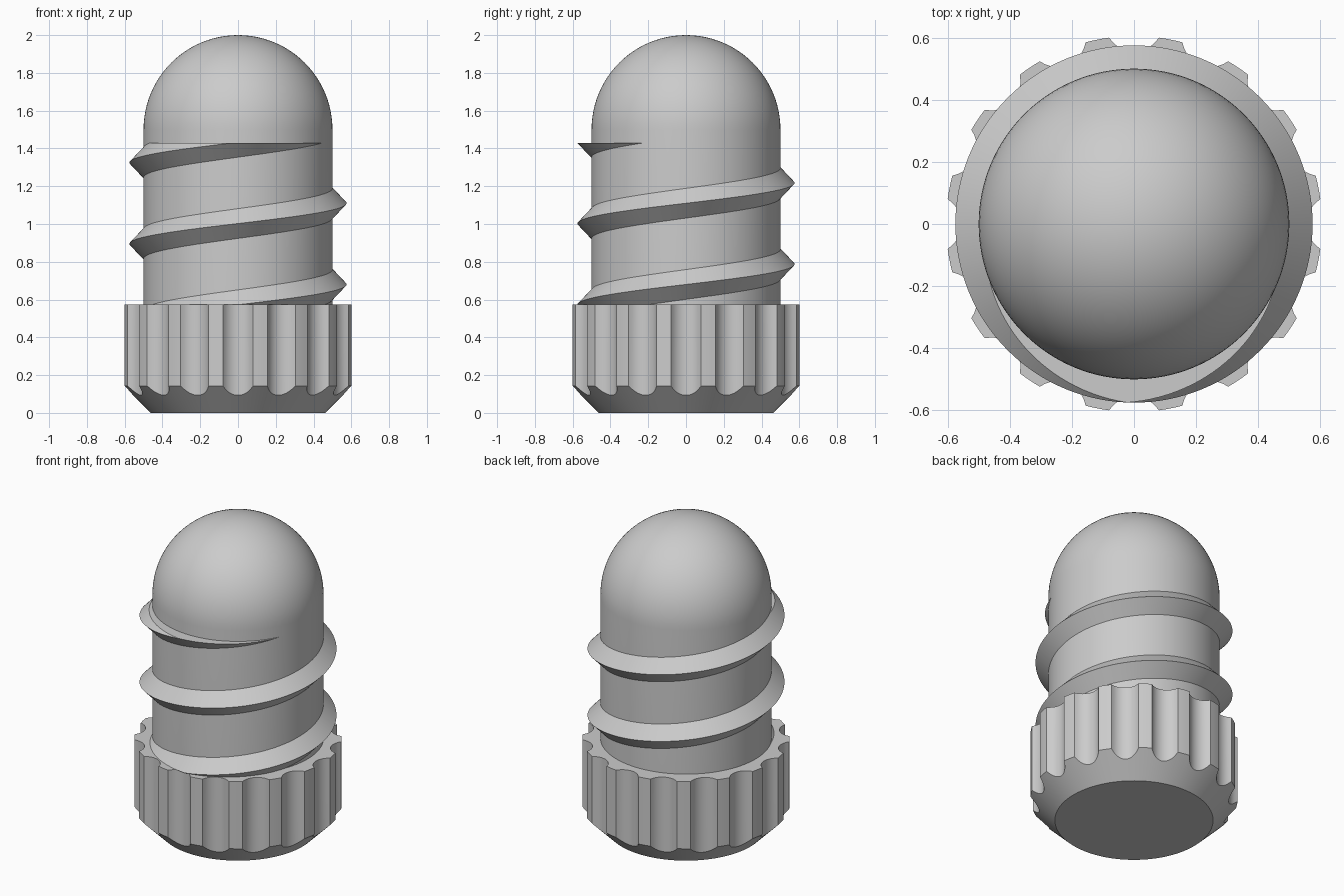
import bpy, bmesh
from math import pi, sin, cos, sqrt, radians
from mathutils import Vector

cube = bpy.data.objects.get("Cube")
if cube:
    bpy.data.objects.remove(cube, do_unlink=True)

grey = bpy.data.materials.new("plain_grey")
grey.use_nodes = True
colour = (0.6, 0.6, 0.6, 1)
grey.diffuse_color = colour
grey.node_tree.nodes["Principled BSDF"].inputs["Base Color"].default_value = colour


def finish(name, bm, angle=30):
    bmesh.ops.recalc_face_normals(bm, faces=bm.faces)
    mesh = bpy.data.meshes.new(name)
    bm.to_mesh(mesh)
    bm.free()
    obj = bpy.data.objects.new(name, mesh)
    mesh.materials.append(grey)
    bpy.context.collection.objects.link(obj)
    bpy.ops.object.select_all(action='DESELECT')
    obj.select_set(True)
    bpy.context.view_layer.objects.active = obj
    bpy.ops.object.shade_smooth_by_angle(angle=radians(angle))
    return obj


def bridge(bm, a, b, closed=True):
    n = len(a)
    for i in range(n if closed else n - 1):
        j = (i + 1) % n
        bm.faces.new((a[i], a[j], b[j], b[i]))


def polar(r, a, z):
    return Vector((r * cos(a), r * sin(a), z))


# Shank: cylinder with a hemispherical end
R, SHOULDER, HEAD_TOP = 0.5, 1.5, 0.575
STEPS, DOME = 128, 24
bm = bmesh.new()
profile = [(R, HEAD_TOP - 0.02), (R, SHOULDER)]
profile += [(R * cos(t), SHOULDER + R * sin(t))
            for t in (pi / 2 * k / DOME for k in range(1, DOME))]
rings = [[bm.verts.new(polar(r, 2 * pi * i / STEPS, z)) for i in range(STEPS)]
         for r, z in profile]
for a, b in zip(rings, rings[1:]):
    bridge(bm, a, b)
tip = bm.verts.new((0, 0, SHOULDER + R))
for i in range(STEPS):
    bm.faces.new((rings[-1][i], rings[-1][(i + 1) % STEPS], tip))
bm.faces.new(rings[0])
finish("domed_shank", bm)

# Head: fluted grip with a bevelled base
GRIP, FLUTES, FLUTE_R, FLUTE_C, BASE = 0.605, 16, 0.0936, 0.649, 0.462
half = math_half = 0.1326  # half angle of one flute
pitch = 2 * pi / FLUTES


def flute_radius(a):
    return FLUTE_C * cos(a) - sqrt(max(FLUTE_R**2 - (FLUTE_C * sin(a))**2, 0))


outline = []
for k in range(FLUTES):
    for i in range(15):
        a = half * (i / 7 - 1)
        r = GRIP if i in (0, 14) else flute_radius(a)
        outline.append((r, k * pitch + a))
    for i in range(1, 4):
        outline.append((GRIP, k * pitch + half + (pitch - 2 * half) * i / 4))
bm = bmesh.new()
base = [bm.verts.new(polar(BASE, a, 0)) for r, a in outline]
bevel = [bm.verts.new(polar(r, a, r - BASE)) for r, a in outline]
top = [bm.verts.new(polar(r, a, HEAD_TOP)) for r, a in outline]
inner = [bm.verts.new(polar(R - 0.02, a, HEAD_TOP)) for r, a in outline]
bridge(bm, base, bevel)
bridge(bm, bevel, top)
bridge(bm, top, inner)
bm.faces.new(base)
bm.faces.new(inner)
finish("fluted_head", bm, 25)

# Thread: swept V ridge trimmed flat at both ends
LEAD, START_Z, CREST, ROOT = 0.43, 0.68, 0.575, 0.49
flank = (CREST - ROOT) * 1.05
bm = bmesh.new()
rows = []
for i in range(-64, 280):
    a = 2 * pi * i / STEPS
    z = START_Z + LEAD * i / STEPS
    rows.append([bm.verts.new(polar(r, a, z + dz)) for r, dz in
                 ((ROOT, -flank), (CREST, 0), (ROOT, flank))])
for a, b in zip(rows, rows[1:]):
    bridge(bm, a, b)
bm.faces.new(rows[0])
bm.faces.new(rows[-1])
for height, up in ((1.43, 1), (HEAD_TOP, -1)):
    cut = bmesh.ops.bisect_plane(
        bm, geom=bm.verts[:] + bm.edges[:] + bm.faces[:], plane_co=(0, 0, height),
        plane_no=(0, 0, up), clear_outer=True)
    edges = [e for e in cut["geom_cut"] if isinstance(e, bmesh.types.BMEdge)]
    bmesh.ops.triangle_fill(bm, edges=edges, use_beauty=True)
finish("screw_thread", bm)
